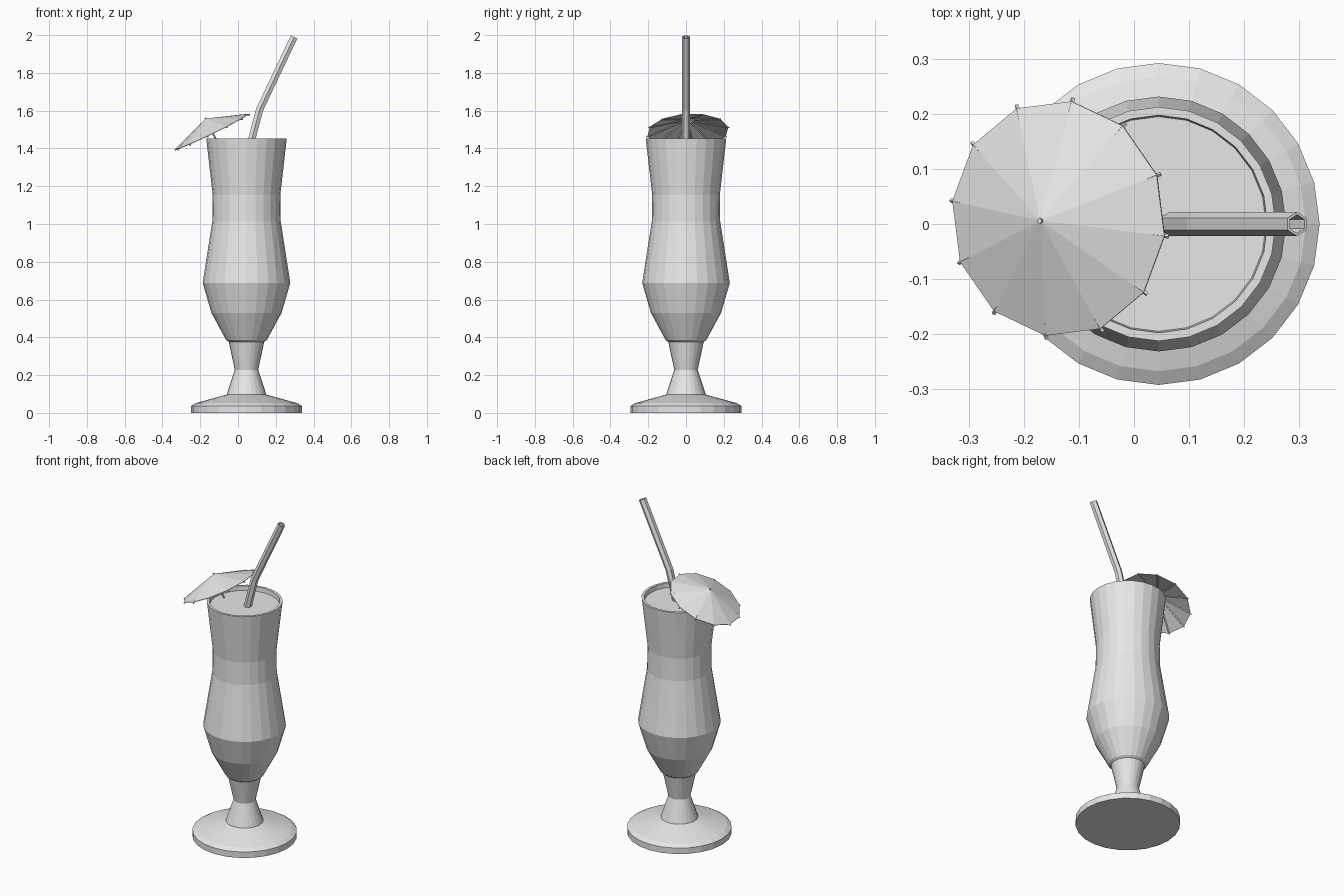
import bpy
import bmesh
import math
from mathutils import Matrix, Vector

cube = bpy.data.objects.get("Cube")
if cube:
    bpy.data.objects.remove(cube, do_unlink=True)

grey = bpy.data.materials.new("plain_grey")
grey.use_nodes = True
COLOUR = (0.8, 0.8, 0.8, 1)
grey.diffuse_color = COLOUR
grey.node_tree.nodes["Principled BSDF"].inputs["Base Color"].default_value = COLOUR


def finish(name, bm, matrix=None):
    bmesh.ops.remove_doubles(bm, verts=bm.verts, dist=1e-5)
    bmesh.ops.recalc_face_normals(bm, faces=bm.faces)
    mesh = bpy.data.meshes.new(name)
    bm.to_mesh(mesh)
    bm.free()
    mesh.materials.append(grey)
    obj = bpy.data.objects.new(name, mesh)
    bpy.context.collection.objects.link(obj)
    if matrix:
        obj.matrix_world = matrix
    return obj


def lathe(name, profile, sides, matrix, turn=0.0):
    """Spin (radius, height) points around the local z axis."""
    bm = bmesh.new()
    start = Matrix.Rotation(turn, 3, "Z")
    verts = [bm.verts.new(start @ Vector((r, 0, z))) for r, z in profile]
    edges = [bm.edges.new(pair) for pair in zip(verts, verts[1:])]
    bmesh.ops.spin(bm, geom=verts + edges, axis=(0, 0, 1), cent=(0, 0, 0),
                   angle=math.tau, steps=sides)
    return finish(name, bm, matrix)


def rod(name, a, b, radius, matrix, sides=6):
    """Thin straight rod between two points."""
    a, b = Vector(a), Vector(b)
    bm = bmesh.new()
    place = Matrix.Translation((a + b) / 2) @ (b - a).to_track_quat("Z", "Y").to_matrix().to_4x4()
    bmesh.ops.create_cone(bm, cap_ends=True, segments=sides, radius1=radius,
                          radius2=radius, depth=(b - a).length, matrix=place)
    return finish(name, bm, matrix)


# Footed glass and the drink surface just below its rim
glass_place = Matrix.Translation((0.045, 0, 0))
lathe("glass", [(0, 0), (0.293, 0), (0.293, 0.037), (0.268, 0.052),
                (0.105, 0.097), (0.062, 0.228), (0.094, 0.376),
                (0.108, 0.386), (0.186, 0.53), (0.232, 0.688),
                (0.181, 1.015), (0.179, 1.153), (0.213, 1.452),
                (0.198, 1.452), (0.195, 1.42)], 24, glass_place)
lathe("drink", [(0, 1.425), (0.196, 1.425)], 24, glass_place)

# Hollow bent straw: outer and inner tubes joined at the ends
path = [Vector((0.06, 0, 1.40)), Vector((0.114, 0, 1.605)), Vector((0.297, 0, 1.99))]
lower, upper = (path[1] - path[0]).normalized(), (path[2] - path[1]).normalized()
directions = [lower, (lower + upper).normalized(), upper]
bm = bmesh.new()


def straw_ring(index, radius):
    across = Vector((0, 1, 0))
    side = across.cross(directions[index])
    return [bm.verts.new(path[index] + radius * (across * math.cos(i * math.tau / 6)
                                                 + side * math.sin(i * math.tau / 6)))
            for i in range(6)]


rings = [straw_ring(i, 0.022) for i in (0, 1, 2)] + [straw_ring(i, 0.017) for i in (2, 1, 0)]
for ring, following in zip(rings, rings[1:] + rings[:1]):
    for i in range(6):
        j = (i + 1) % 6
        bm.faces.new((ring[i], ring[j], following[j], following[i]))
finish("straw", bm)

# Tilted frame for the paper umbrella
up = Vector((-0.485, -0.06, 1)).normalized()
right = Vector((1, 0, 0))
right = (right - up * right.dot(up)).normalized()
forward = up.cross(right)
tilt = Matrix((right, forward, up)).transposed().to_4x4()
umbrella = Matrix.Translation((-0.137, 0.01, 1.489)) @ tilt

# Canopy, ribs poking past its edge, and the stick
HEIGHT, RADIUS, SIDES = 0.077, 0.216, 12
TURN = math.radians(-7)
lathe("umbrella_canopy", [(0, HEIGHT), (RADIUS, 0.002), (RADIUS, -0.001), (0, HEIGHT - 0.004)],
      SIDES, umbrella, TURN)
for i in range(SIDES):
    angle = TURN + i * math.tau / SIDES
    reach = RADIUS + 0.006
    rod(f"umbrella_rib_{i + 1}", (0, 0, HEIGHT - 0.006),
        (reach * math.cos(angle), reach * math.sin(angle), -0.004), 0.004, umbrella, 4)
rod("umbrella_stick", (0, 0, -0.12), (0, 0, HEIGHT + 0.004), 0.005, umbrella)
